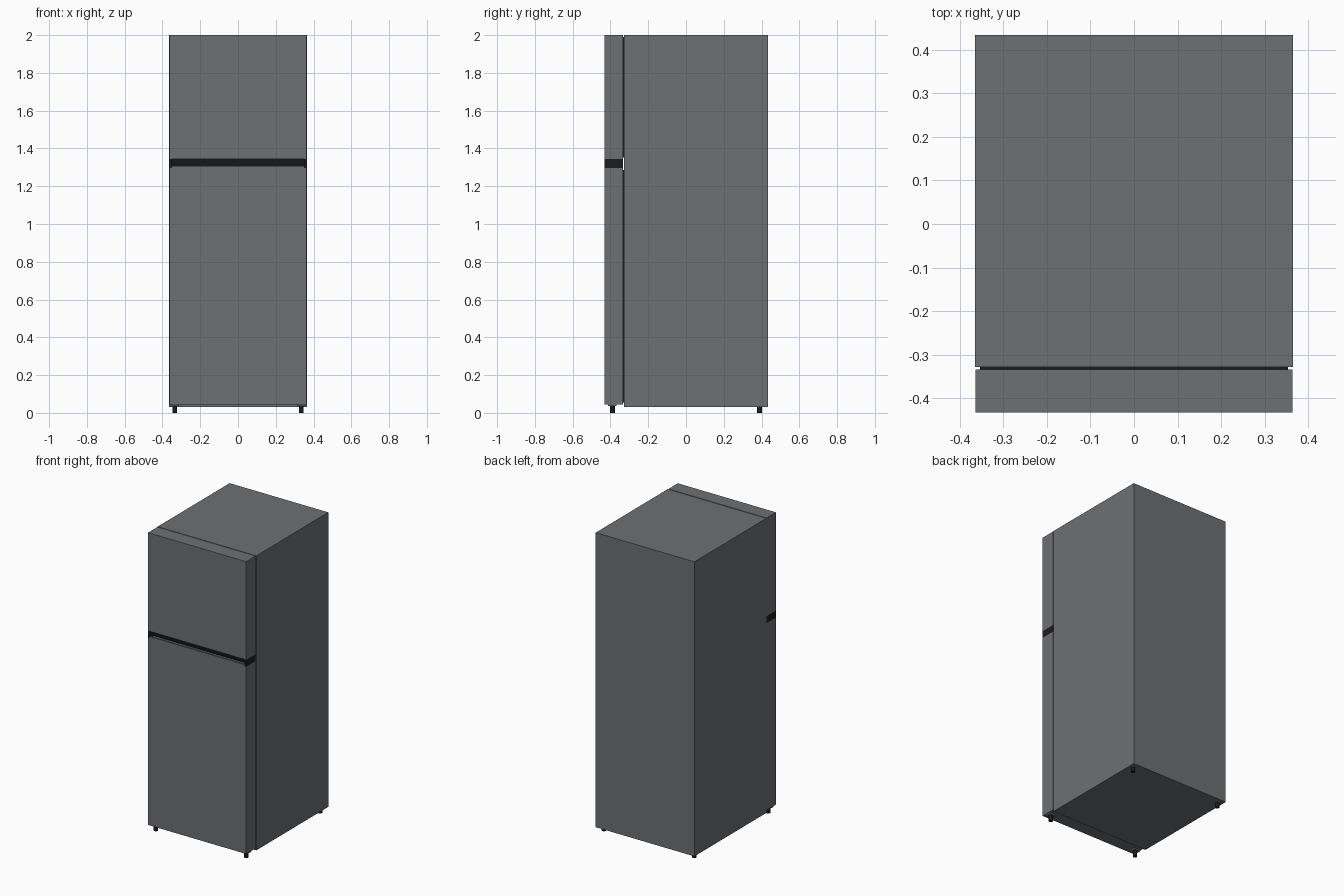
import bpy
import bmesh

cube = bpy.data.objects.get("Cube")
if cube:
    bpy.data.objects.remove(cube, do_unlink=True)


def material(name, rgb):
    mat = bpy.data.materials.new(name)
    mat.use_nodes = True
    mat.diffuse_color = (*rgb, 1)
    bsdf = next(n for n in mat.node_tree.nodes if n.type == 'BSDF_PRINCIPLED')
    bsdf.inputs["Base Color"].default_value = (*rgb, 1)
    return mat


GREY = material("steel grey", (0.155, 0.16, 0.17))
BLACK = material("black plastic", (0.012, 0.012, 0.013))


def finish(name, bm, mat):
    bmesh.ops.recalc_face_normals(bm, faces=bm.faces)
    mesh = bpy.data.meshes.new(name)
    bm.to_mesh(mesh)
    bm.free()
    mesh.materials.append(mat)
    obj = bpy.data.objects.new(name, mesh)
    bpy.context.collection.objects.link(obj)
    return obj


def box(name, x, y, z, mat):
    """Box from (min, max) ranges on each axis."""
    bm = bmesh.new()
    bmesh.ops.create_cube(bm, size=1)
    for v in bm.verts:
        for i, (lo, hi) in enumerate((x, y, z)):
            v.co[i] = hi if v.co[i] > 0 else lo
    return finish(name, bm, mat)


def extrude_x(name, profile, x, mat):
    """Prism along x from a (y, z) profile."""
    bm = bmesh.new()
    face = bm.faces.new([bm.verts.new((x[0], y, z)) for y, z in profile])
    ext = bmesh.ops.extrude_face_region(bm, geom=[face])
    verts = [g for g in ext["geom"] if isinstance(g, bmesh.types.BMVert)]
    bmesh.ops.translate(bm, verts=verts, vec=(x[1] - x[0], 0, 0))
    return finish(name, bm, mat)


def cylinder(name, x, y, z, radius, mat):
    bm = bmesh.new()
    bmesh.ops.create_cone(bm, cap_ends=True, segments=20, radius1=radius,
                          radius2=radius, depth=z[1] - z[0])
    bmesh.ops.translate(bm, verts=bm.verts, vec=(x, y, sum(z) / 2))
    obj = finish(name, bm, mat)
    bpy.context.view_layer.objects.active = obj
    obj.select_set(True)
    bpy.ops.object.shade_smooth_by_angle()
    obj.select_set(False)


W, DW = 0.365, 0.363
FRONT, DOOR_BACK, BODY_FRONT, BACK = -0.432, -0.333, -0.328, 0.433
SEAM_LOW, LIP, SEAM_HIGH = 1.297, 1.308, 1.343

# Cabinet and doors
box("cabinet", (-W, W), (BODY_FRONT, BACK), (0.03, 2), GREY)
box("freezer_door", (-DW, DW), (FRONT, DOOR_BACK), (SEAM_HIGH, 2), GREY)
box("fridge_door", (-DW, DW), (FRONT, DOOR_BACK), (0.045, SEAM_LOW), GREY)

# Door gaskets, set in from the edges
for name, low, high in (("freezer", SEAM_HIGH, 2), ("fridge", 0.045, SEAM_LOW)):
    box(name + "_gasket", (-DW + 0.01, DW - 0.01), (DOOR_BACK, BODY_FRONT),
        (low + 0.01, high - 0.01), BLACK)

# Recessed grip strip between the doors, with a lip and end caps
CAP = DW - 0.013
extrude_x("grip_recess", [(-0.39, SEAM_LOW), (-0.405, SEAM_HIGH),
                          (DOOR_BACK, SEAM_HIGH), (DOOR_BACK, SEAM_LOW)],
          (-CAP, CAP), BLACK)
box("door_lip", (-CAP, CAP), (FRONT, FRONT + 0.012), (SEAM_LOW, LIP), GREY)
for side, s in (("left", 1), ("right", -1)):
    box(side + "_grip_cap", tuple(sorted((s * CAP, s * DW))),
        (FRONT, DOOR_BACK), (SEAM_LOW, SEAM_HIGH), BLACK)

    # Feet, with flanges and hinge brackets under the door
    for end, y in (("front", -0.39), ("back", 0.39)):
        top = 0.045 if end == "front" else 0.03
        cylinder(f"{end}_{side}_foot", s * 0.335, y, (0, top), 0.013, BLACK)
    box(side + "_foot_bracket", tuple(sorted((s * 0.312, s * 0.358))),
        (-0.412, -0.368), (0.036, 0.045), GREY)
